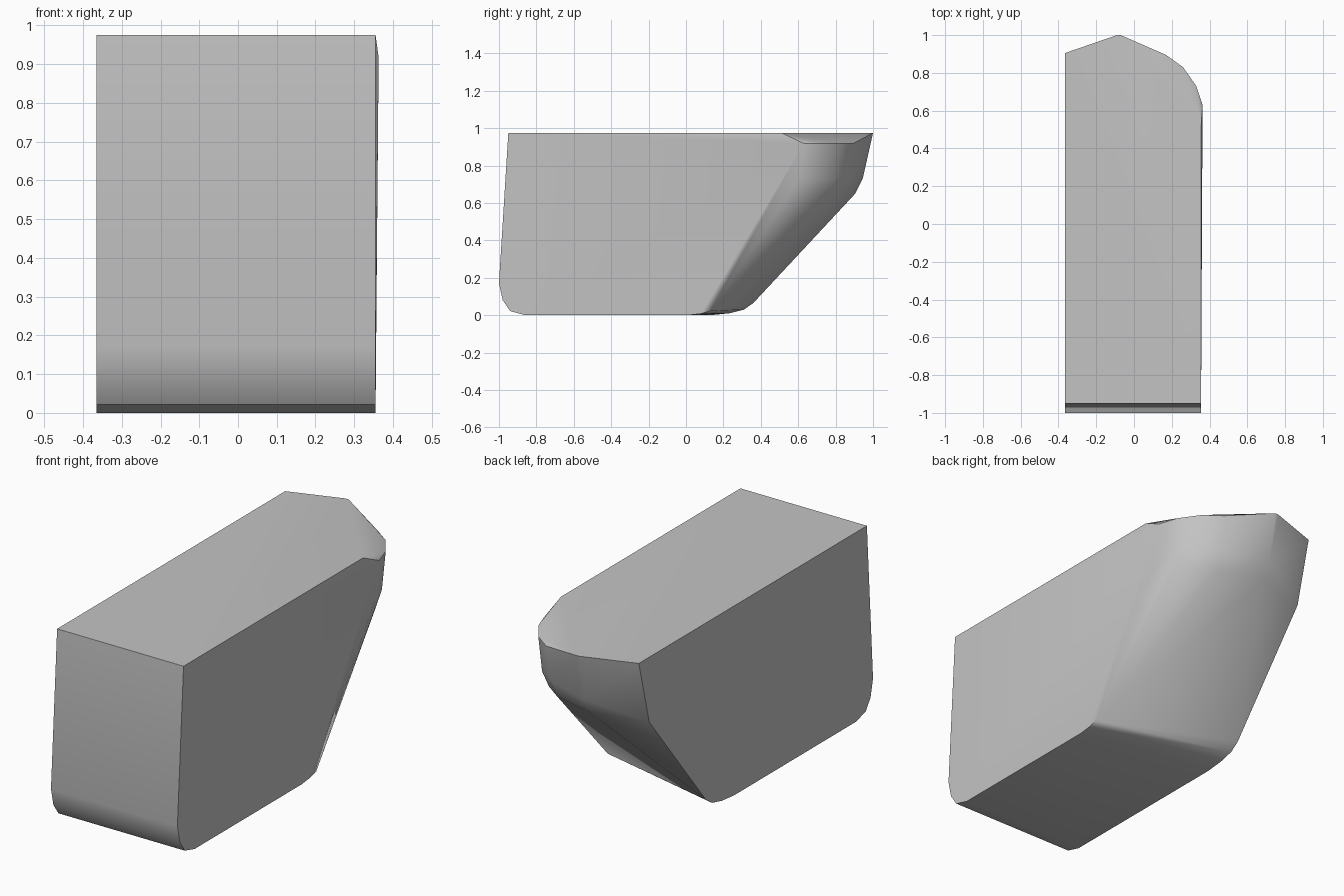
import bpy
import bmesh
import math

cube = bpy.data.objects.get("Cube")
if cube:
    bpy.data.objects.remove(cube, do_unlink=True)

# Single plain grey material
grey = bpy.data.materials.new("plain_grey")
grey.use_nodes = True
colour = (0.55, 0.55, 0.55, 1)
grey.diffuse_color = colour
grey.node_tree.nodes["Principled BSDF"].inputs["Base Color"].default_value = colour

FLAT, ROUND = -0.365, 0.355   # flat side and rounded side
TOP = 0.975

# Front wall with its rounded lower edge, shared by both sides (y, z)
front = [(-0.95, TOP), (-1.0, 0.17), (-0.98, 0.08), (-0.94, 0.022), (-0.86, 0)]
# Rear profile on the flat side
flat_rear = [(0.13, 0), (0.23, 0.01), (0.31, 0.03), (0.36, 0.065),
             (0.82, 0.64), (0.905, TOP)]
# Rear profile on the rounded side
round_rear = [(0.01, 0), (0.08, 0.008), (0.13, 0.022), (0.51, TOP)]

points = [(FLAT, y, z) for y, z in front + flat_rear]
points += [(ROUND, y, z) for y, z in front + round_rear]

# Pointed ridge at the back
points += [(-0.09, 1.0, TOP), (-0.07, 1.0, TOP), (-0.08, 0.945, 0.73), (-0.08, 0.905, 0.65)]

# Rounded rear corner: rim under the chamfer, then the two rings below it
rim = [(0.17, 0.895), (0.26, 0.83), (0.33, 0.73), (0.363, 0.63)]
for z, dx, dy in [(0.918, 0, 0), (0.73, -0.004, -0.025), (0.64, -0.015, -0.065)]:
    points += [(x + dx, y + dy, z) for x, y in rim]

# Wrap the profiles into one closed body
bm = bmesh.new()
for p in points:
    bm.verts.new(p)
hull = bmesh.ops.convex_hull(bm, input=bm.verts)
spare = {g for key in ("geom_interior", "geom_unused") for g in hull[key]
         if isinstance(g, bmesh.types.BMVert)}
bmesh.ops.delete(bm, geom=list(spare), context="VERTS")
bmesh.ops.dissolve_limit(bm, angle_limit=math.radians(0.5),
                         verts=bm.verts, edges=bm.edges)
bmesh.ops.recalc_face_normals(bm, faces=bm.faces)

mesh = bpy.data.meshes.new("angled_body")
bm.to_mesh(mesh)
bm.free()
mesh.materials.append(grey)
body = bpy.data.objects.new("angled_body", mesh)
bpy.context.collection.objects.link(body)

bpy.ops.object.select_all(action="DESELECT")
body.select_set(True)
bpy.context.view_layer.objects.active = body
bpy.ops.object.shade_smooth_by_angle(angle=math.radians(32))
